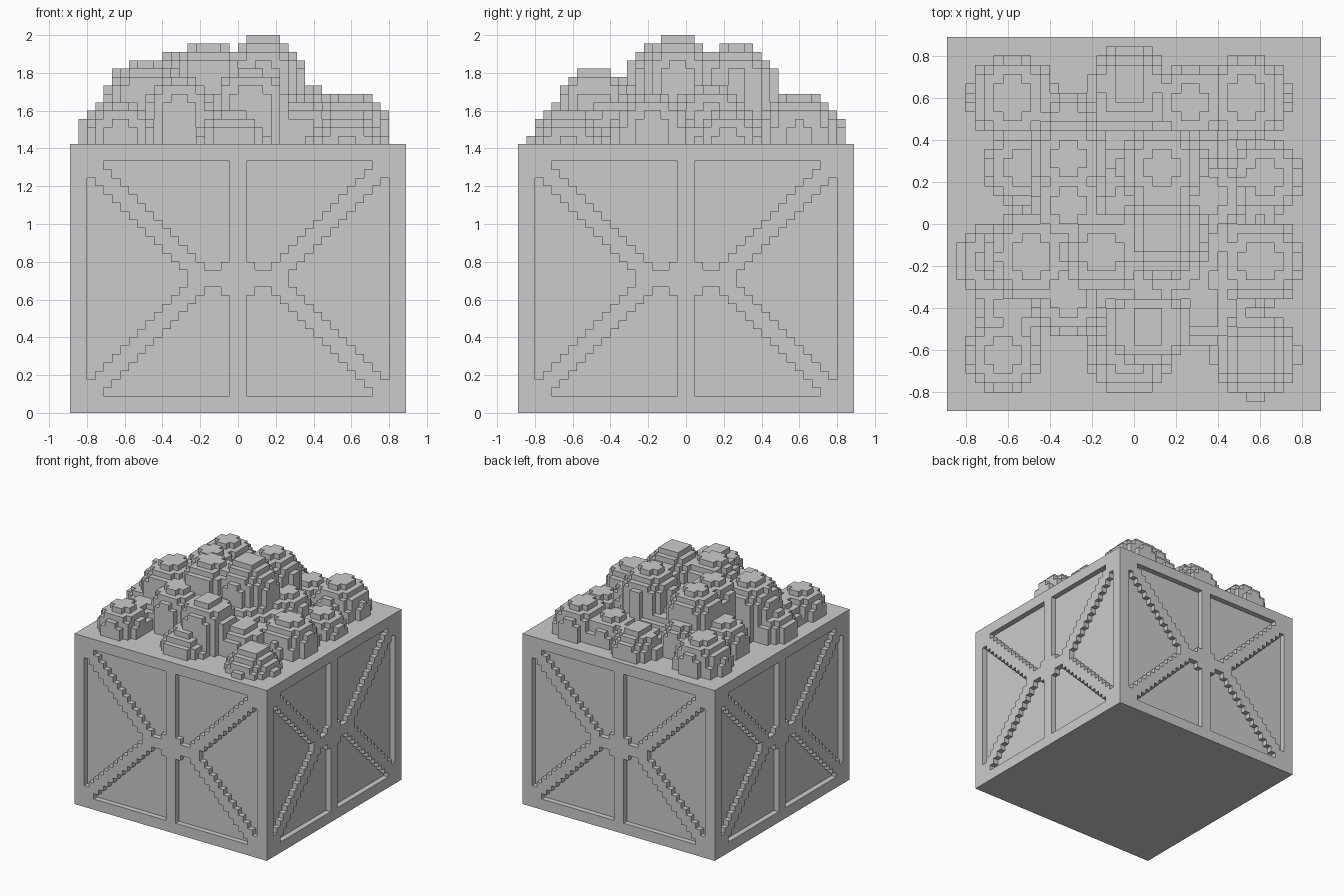
import bpy
import bmesh
import math
from mathutils import Matrix, Vector

# All sizes below are counted in blocks
U = 2 / 45
HALF, HEIGHT = 20, 32

old = bpy.data.objects.get("Cube")
if old:
    bpy.data.objects.remove(old, do_unlink=True)


def make_object(name, bm):
    bmesh.ops.scale(bm, vec=(U, U, U), verts=bm.verts)
    mesh = bpy.data.meshes.new(name)
    bm.to_mesh(mesh)
    bm.free()
    obj = bpy.data.objects.new(name, mesh)
    bpy.context.collection.objects.link(obj)
    return obj


# Stepped outlines of the recessed panels, left half of one side
def top_panel():
    pts = []
    for s in range(13):
        pts += [(s - 16, 30 - s), (s - 16, 29 - s)]
    return pts + [(-2, 17), (-2, 18), (-1, 18), (-1, 30)]


def side_panel():
    upper = []
    for s in range(12):
        upper += [(s - 18, 28 - s), (s - 17, 28 - s)]
    return upper + [(x, HEIGHT - z) for x, z in reversed(upper)]


def add_prism(bm, outline, turn):
    verts = [bm.verts.new(turn @ Vector((x, 1 - HALF, z))) for x, z in outline]
    face = bm.faces.new(verts)
    ext = bmesh.ops.extrude_face_region(bm, geom=[face])
    moved = [v for v in ext["geom"] if isinstance(v, bmesh.types.BMVert)]
    bmesh.ops.translate(bm, verts=moved, vec=turn @ Vector((0, -2, 0)))


# Crate body
bm = bmesh.new()
bmesh.ops.create_cube(bm, size=1)
bmesh.ops.scale(bm, vec=(2 * HALF, 2 * HALF, HEIGHT), verts=bm.verts)
bmesh.ops.translate(bm, vec=(0, 0, HEIGHT / 2), verts=bm.verts)
crate = make_object("crate", bm)

# Panel recesses, mirrored and repeated on all four sides
bm = bmesh.new()
top, side = top_panel(), side_panel()
bottom = [(x, HEIGHT - z) for x, z in top]
for quarter in range(4):
    turn = Matrix.Rotation(quarter * math.pi / 2, 3, "Z")
    for outline in (top, side, bottom):
        add_prism(bm, outline, turn)
        add_prism(bm, [(-x, z) for x, z in outline], turn)
bmesh.ops.recalc_face_normals(bm, faces=bm.faces)
cutter = make_object("panel_cutter", bm)
cutter.hide_render = True

cut = crate.modifiers.new("panels", "BOOLEAN")
cut.operation = "DIFFERENCE"
cut.solver = "EXACT"
cut.object = cutter
bpy.context.view_layer.objects.active = crate
bpy.ops.object.modifier_apply(modifier=cut.name)
bpy.data.objects.remove(cutter, do_unlink=True)

# Round lumps of the heap: x, y, top height, radius
LUMPS = [
    # low mound under everything
    (0, 0, 40, 16),
    # summit
    (3, -1, 45, 4.8), (3, 6, 44, 4.7), (-3.5, -3, 44, 4.5),
    (-7, 7, 43, 4.5), (-7, 2, 43, 4),
    # shoulders
    (-11, -3.5, 42, 5), (1.5, -11, 41, 4.5), (-7, -8, 40, 4),
    (8, 3, 39, 4), (7.5, -9, 37, 4.3),
    # corners
    (-13, 13.5, 38, 4.7), (-14, -14, 37, 4),
    (13, -14, 36, 4.8), (12, 13.5, 38, 4.7),
    # outer ring
    (13.5, -4, 38, 4.7), (14, 5, 36, 4), (-15, -4, 37, 4.2),
    (-12, 6, 38, 4), (-0.5, 14.8, 37, 4.3), (-0.5, -14, 36, 4.5),
    (-7, 11, 38, 3.5), (6, 13, 37, 4), (-13, -9, 36, 4),
]


def heap_height(i, j):
    best = HEIGHT
    for x, y, peak, r in LUMPS:
        d2 = (i + 0.5 - x) ** 2 + (j + 0.5 - y) ** 2
        if d2 < r * r:
            best = max(best, round(peak - r + math.sqrt(r * r - d2)))
    return best


# Heap of blocky lumps: a cap on every column and walls at every step
bm = bmesh.new()
cells = range(-HALF, HALF)
heights = {(i, j): heap_height(i, j) for i in cells for j in cells}


def quad(*corners):
    bm.faces.new([bm.verts.new(c) for c in corners])


for (i, j), h in heights.items():
    if h == HEIGHT:
        continue
    quad((i, j, h), (i + 1, j, h), (i + 1, j + 1, h), (i, j + 1, h))
    mid = Vector((i + 0.5, j + 0.5, 0))
    for dx, dy in ((1, 0), (0, 1), (-1, 0), (0, -1)):
        edge = mid + Vector((dx, dy, 0)) / 2
        along = Vector((-dy, dx, 0)) / 2
        for k in range(heights.get((i + dx, j + dy), HEIGHT), h):
            low, high = Vector((0, 0, k)), Vector((0, 0, k + 1))
            quad(edge - along + low, edge + along + low,
                 edge + along + high, edge - along + high)
bmesh.ops.remove_doubles(bm, verts=bm.verts, dist=0.01)
make_object("heap", bm)
